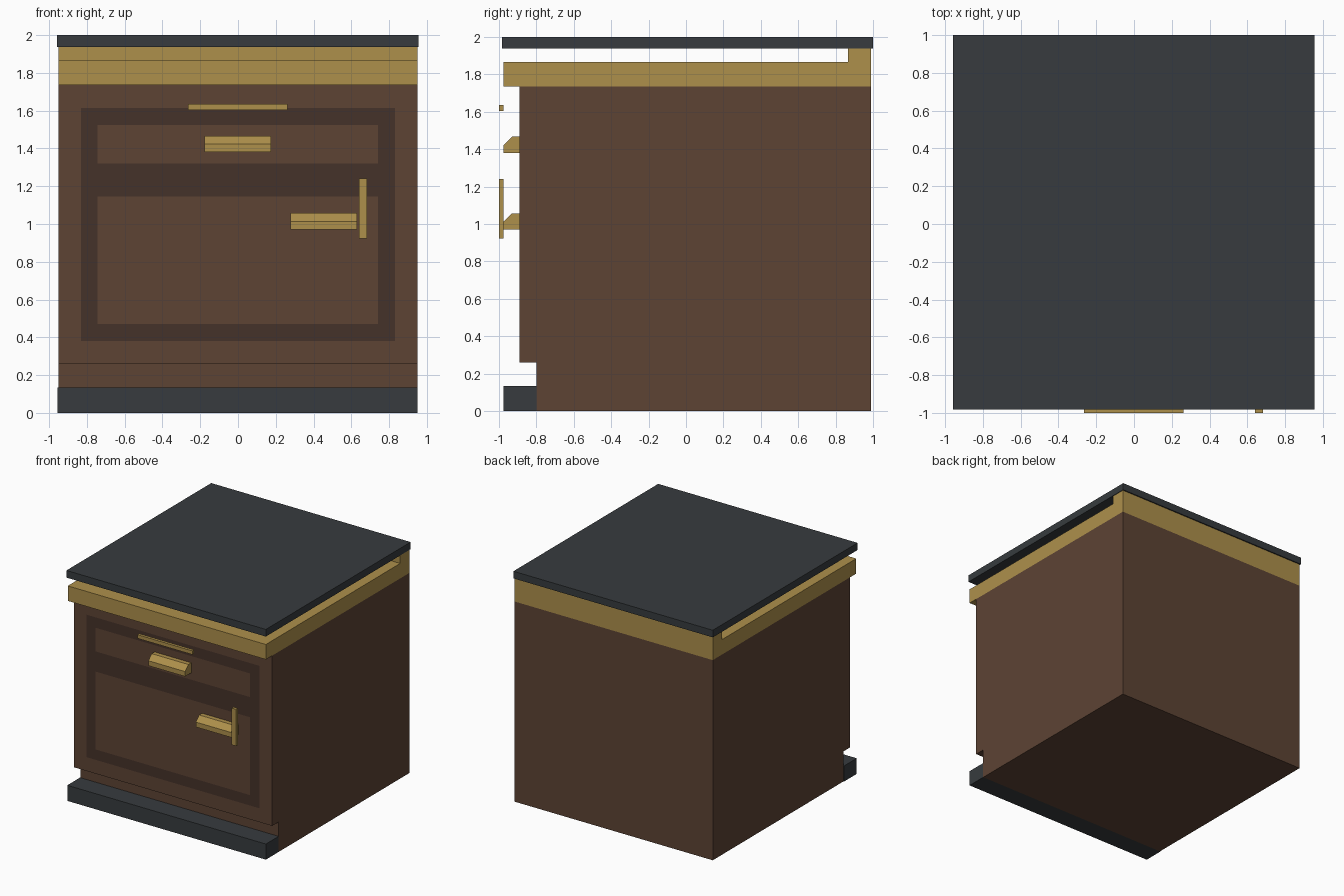
import bpy, bmesh

if "Cube" in bpy.data.objects:
    bpy.data.objects.remove(bpy.data.objects["Cube"])


def material(name, rgb):
    # sRGB bytes to a linear viewport colour
    m = bpy.data.materials.new(name)
    m.diffuse_color = [(c / 255 / 12.92 if c < 11 else ((c / 255 + 0.055) / 1.055) ** 2.4) for c in rgb] + [1]
    m.use_nodes = True
    m.node_tree.nodes["Principled BSDF"].inputs["Base Color"].default_value = m.diffuse_color
    return m


slate = material("slate", (55, 59, 62))
brass = material("brass", (174, 144, 75))
wood = material("wood", (93, 67, 52))
dark_wood = material("dark_wood", (69, 50, 41))


def extrude(name, profile, x0, x1, *mats):
    """Extrude a closed (y, z) profile along x."""
    bm = bmesh.new()
    face = bm.faces.new([bm.verts.new((x0, y, z)) for y, z in profile])
    out = bmesh.ops.extrude_face_region(bm, geom=[face])
    for v in out["geom"]:
        if isinstance(v, bmesh.types.BMVert):
            v.co.x = x1
    bmesh.ops.recalc_face_normals(bm, faces=bm.faces)
    me = bpy.data.meshes.new(name)
    bm.to_mesh(me)
    bm.free()
    for m in mats:
        me.materials.append(m)
    ob = bpy.data.objects.new(name, me)
    bpy.context.collection.objects.link(ob)
    return ob


def box(name, x0, x1, y0, y1, z0, z1, mat):
    return extrude(name, [(y0, z0), (y1, z0), (y1, z1), (y0, z1)], x0, x1, mat)


# Cabinet body with toe recess
body = extrude("cabinet_body", [(-0.8, 0), (0.99, 0), (0.99, 1.735), (-0.89, 1.735),
                                (-0.89, 0.26), (-0.8, 0.26)], -0.95, 0.95, wood, dark_wood)

# Flush dark frame around drawer and door: cut the front face and recolour
bm = bmesh.new()
bm.from_mesh(body.data)


def front_faces():
    return [f for f in bm.faces if f.normal.y < -0.9 and f.calc_center_median().y < -0.88]


cuts = [((x, 0, 0), (1, 0, 0)) for x in (-0.83, -0.745, 0.74, 0.83)]
cuts += [((0, 0, z), (0, 0, 1)) for z in (0.38, 0.47, 1.145, 1.32, 1.525, 1.615)]
for co, no in cuts:
    faces = front_faces()
    edges = {e for f in faces for e in f.edges}
    verts = {v for f in faces for v in f.verts}
    bmesh.ops.bisect_plane(bm, geom=faces + list(edges) + list(verts), plane_co=co, plane_no=no)
    bm.normal_update()
for f in front_faces():
    c = f.calc_center_median()
    framed = abs(c.x) < 0.83 and 0.38 < c.z < 1.615
    panel = abs(c.x) < 0.74 and (0.47 < c.z < 1.145 or 1.32 < c.z < 1.525)
    f.material_index = int(framed and not panel)
bm.to_mesh(body.data)
bm.free()

# Kick plate in front of the toe recess
box("kick_plate", -0.955, 0.95, -0.975, -0.8, 0, 0.135, slate)

# Top rail with raised back strip, and the worktop resting on it
extrude("top_rail", [(-0.975, 1.735), (0.99, 1.735), (0.99, 1.94), (0.865, 1.94),
                     (0.865, 1.865), (-0.975, 1.865)], -0.95, 0.95, brass)
box("worktop", -0.957, 0.955, -0.983, 1.0, 1.938, 2.0, slate)

# Chamfered pulls on drawer and door
for name, x0, x1, z in (("drawer_pull", -0.177, 0.175, 1.38), ("door_pull", 0.278, 0.63, 0.97)):
    extrude(name, [(-0.89, z), (-0.89, z + 0.087), (-0.93, z + 0.087),
                   (-0.975, z + 0.043), (-0.975, z)], x0, x1, brass)

# Slim bars standing off the front
box("drawer_bar", -0.265, 0.262, -1.0, -0.975, 1.603, 1.635, brass)
box("door_bar", 0.64, 0.682, -1.0, -0.975, 0.922, 1.24, brass)
